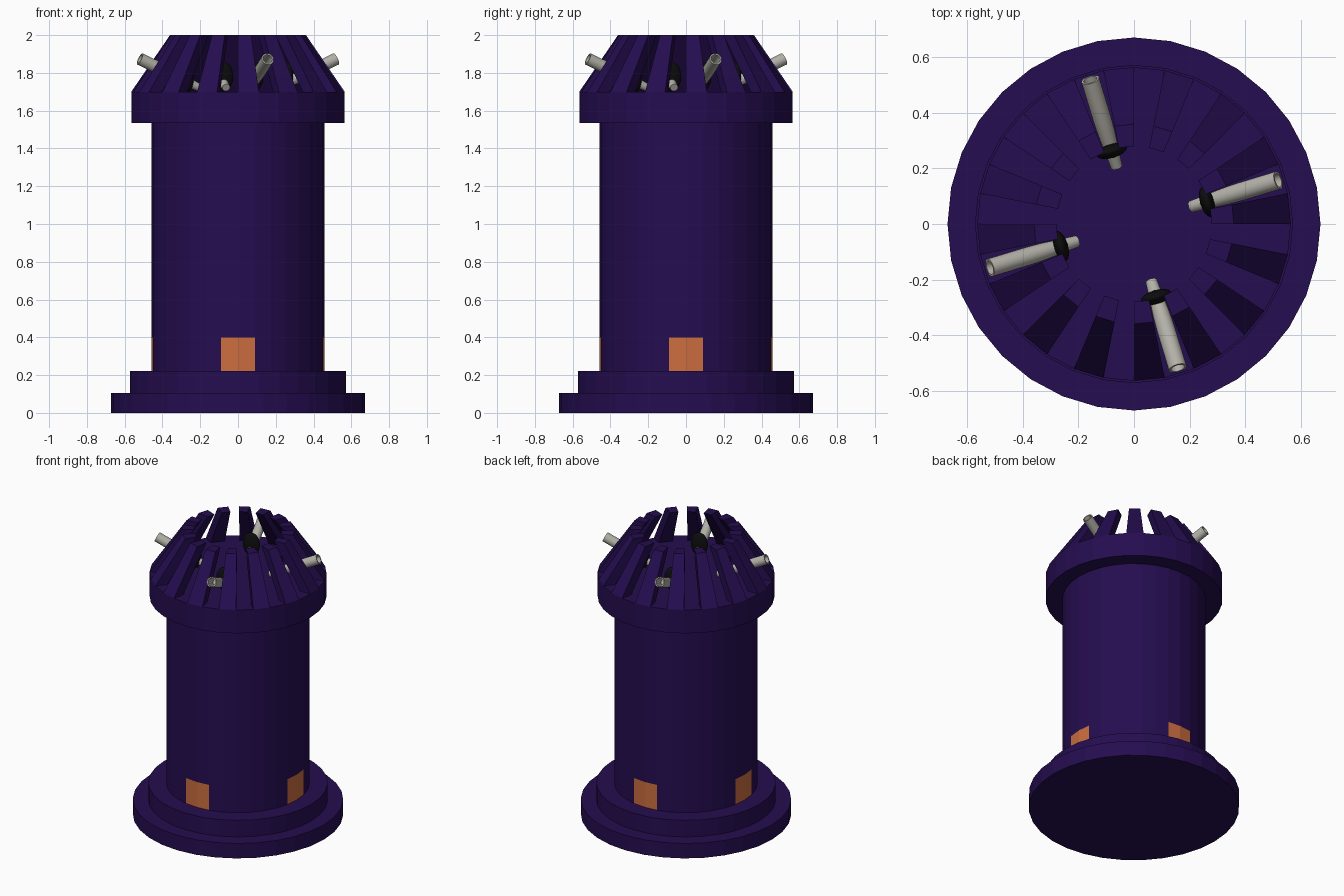
import bpy, bmesh, math
from mathutils import Vector, Matrix

if "Cube" in bpy.data.objects:
    bpy.data.objects.remove(bpy.data.objects["Cube"])

SIDES = 32
STEP = 2 * math.pi / SIDES


def material(name, rgb):
    m = bpy.data.materials.new(name)
    m.diffuse_color = (*rgb, 1)
    m.use_nodes = True
    m.node_tree.nodes["Principled BSDF"].inputs["Base Color"].default_value = m.diffuse_color
    return m


INDIGO = material("dark indigo", (0.018, 0.004, 0.080))
ORANGE = material("burnt orange", (0.60, 0.155, 0.050))
GREY = material("warm light grey", (0.45, 0.44, 0.39))
BLACK = material("black", (0.004, 0.004, 0.004))


def make_object(name, bm, mats):
    bmesh.ops.remove_doubles(bm, verts=bm.verts, dist=1e-5)
    bmesh.ops.recalc_face_normals(bm, faces=bm.faces)
    mesh = bpy.data.meshes.new(name)
    bm.to_mesh(mesh)
    bm.free()
    for m in mats:
        mesh.materials.append(m)
    ob = bpy.data.objects.new(name, mesh)
    bpy.context.collection.objects.link(ob)
    return ob


def lathe(profile, n=SIDES):
    """Revolve (radius, height) points around z; zero radius makes a pole."""
    bm = bmesh.new()
    rings = []
    for r, z in profile:
        if r == 0:
            rings.append([bm.verts.new((0, 0, z))] * n)
        else:
            rings.append([bm.verts.new((r * math.cos(2 * math.pi * i / n),
                                        r * math.sin(2 * math.pi * i / n), z))
                          for i in range(n)])
    for a, b in zip(rings, rings[1:]):
        for i in range(n):
            j = (i + 1) % n
            bm.faces.new(list(dict.fromkeys((a[i], a[j], b[j], b[i]))))
    return bm


def smooth(ob):
    for p in ob.data.polygons:
        p.use_smooth = True
    bpy.context.view_layer.objects.active = ob
    bpy.ops.object.select_all(action='DESELECT')
    ob.select_set(True)
    bpy.ops.object.shade_smooth_by_angle(angle=math.radians(35))


# stepped base
make_object("stepped_base", lathe([(0, 0), (0.672, 0), (0.672, 0.105),
            (0.573, 0.105), (0.573, 0.222), (0.458, 0.222)]), [INDIGO])

# column, with an orange panel two facets wide on each of the four sides
column = make_object("column", lathe([(0.458, 0.222), (0.458, 0.40),
                     (0.458, 1.535)]), [INDIGO, ORANGE])
for p in column.data.polygons:
    c = p.center
    if c.z < 0.4 and min(abs(c.x), abs(c.y)) < 0.458 * math.sin(STEP):
        p.material_index = 1

# collar with the flat floor of the crown
make_object("collar", lathe([(0.458, 1.535), (0.565, 1.535), (0.565, 1.70),
            (0, 1.70)]), [INDIGO])

# crown of sixteen leaning slats, one per second facet
bm = bmesh.new()
section = [(0.565, 1.70), (0.36, 2.0), (0.28, 2.0), (0.485, 1.70)]
for k in range(0, SIDES, 2):
    a, b = [[bm.verts.new((r * math.cos(t), r * math.sin(t), z)) for r, z in section]
            for t in (k * STEP, (k + 1) * STEP)]
    bm.faces.new(a)
    bm.faces.new(b[::-1])
    for i in range(4):
        j = (i + 1) % 4
        bm.faces.new((a[i], b[i], b[j], a[j]))
make_object("crown_slats", bm, [INDIGO])

# four hollow barrels pointing out through the gaps, each with a black mount
tail, tip = Vector((0.215, 0, 1.722)), Vector((0.543, 0, 1.874))
axis = tip - tail
L = axis.length
tilt = Matrix.Translation(tail) @ axis.to_track_quat('Z', 'Y').to_matrix().to_4x4()
for n in range(4):
    turn = Matrix.Rotation(1.5 * STEP + n * math.pi / 2, 4, 'Z')
    bm = lathe([(0, 0), (0.021, 0), (0.023, 0.03), (0.031, 0.14), (0.033, 0.2),
                (0.033, L), (0.025, L), (0.025, L - 0.12), (0, L - 0.12)], 24)
    bmesh.ops.transform(bm, matrix=turn @ tilt, verts=bm.verts)
    smooth(make_object(f"barrel_{n + 1}", bm, [GREY]))

    bm = bmesh.new()
    bmesh.ops.create_uvsphere(bm, u_segments=24, v_segments=12, radius=1)
    place = Matrix.Translation((0.275, 0, 1.78)) @ Matrix.Diagonal((0.025, 0.057, 0.08, 1))
    bmesh.ops.transform(bm, matrix=turn @ place, verts=bm.verts)
    smooth(make_object(f"barrel_mount_{n + 1}", bm, [BLACK]))
